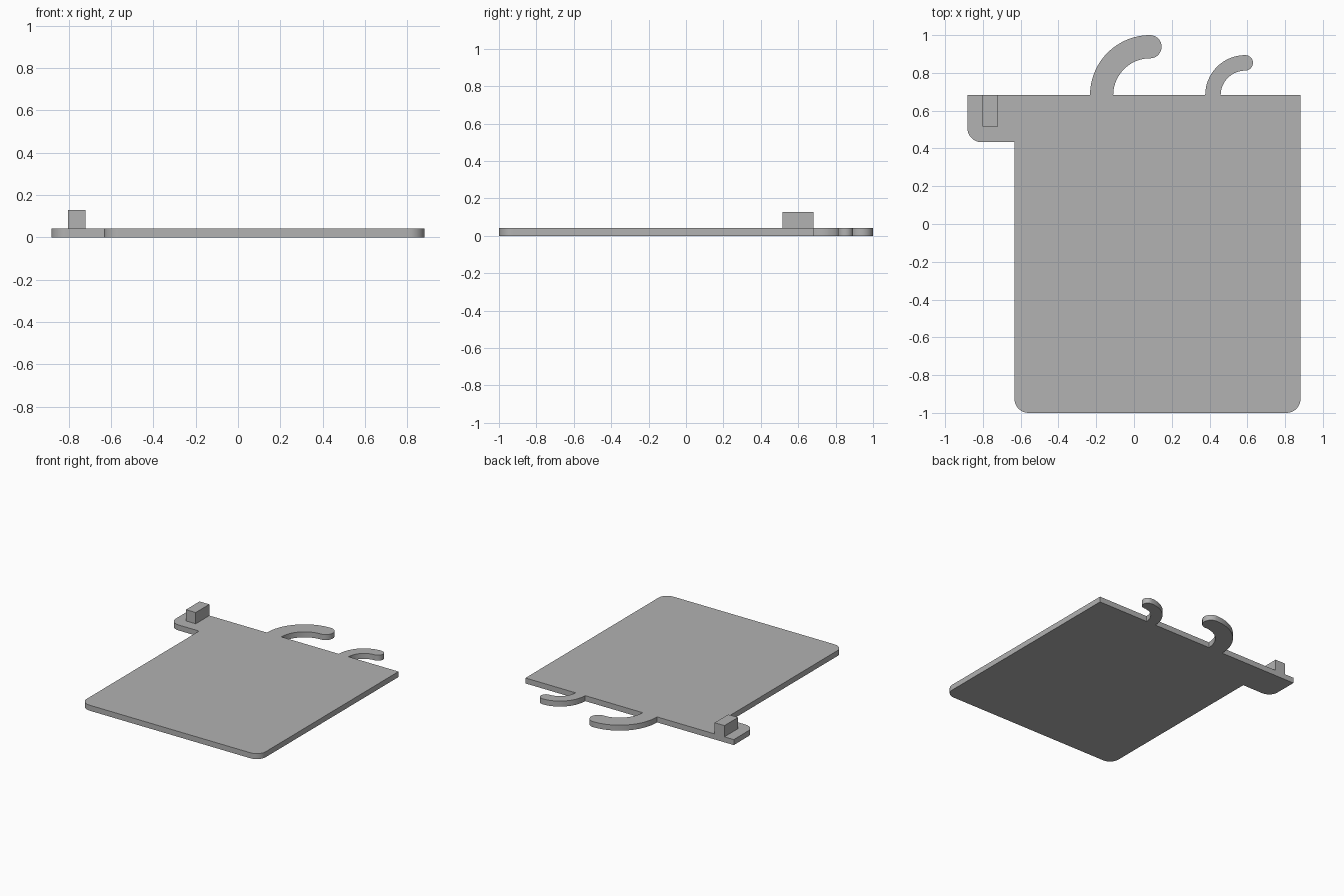
import bpy, bmesh
from math import sin, cos, radians

cube = bpy.data.objects.get("Cube")
if cube:
    bpy.data.objects.remove(cube, do_unlink=True)

LEFT, RIGHT, FRONT, BACK = -0.633, 0.882, -1.0, 0.682
TAB_LEFT, TAB_FRONT = -0.882, 0.433
THICK, TOP = 0.042, 0.128
CORNER = 0.075

grey = bpy.data.materials.new("plain grey")
grey.use_nodes = True
grey.diffuse_color = (0.445, 0.445, 0.445, 1)
grey.node_tree.nodes["Principled BSDF"].inputs["Base Color"].default_value = grey.diffuse_color


def arc(cx, cy, r, start, end, steps):
    """Points along an arc, angles in degrees."""
    angles = [radians(start + (end - start) * i / steps) for i in range(steps + 1)]
    return [(cx + r * cos(a), cy + r * sin(a)) for a in angles]


def hook(cx, outer, inner):
    """Quarter ring rising from the back edge, with a round tip."""
    mid, tip = (outer + inner) / 2, (outer - inner) / 2
    return (arc(cx, BACK, inner, 180, 90, 20)
            + arc(cx, BACK + mid, tip, -90, 90, 16)[1:-1]
            + arc(cx, BACK, outer, 90, 180, 24))


def prism(name, outline, z0, z1):
    """Extrude a flat outline into a solid."""
    bm = bmesh.new()
    face = bm.faces.new([bm.verts.new((x, y, z0)) for x, y in outline])
    new = bmesh.ops.extrude_face_region(bm, geom=[face], use_keep_orig=True)["geom"]
    moved = [v for v in new if isinstance(v, bmesh.types.BMVert)]
    bmesh.ops.translate(bm, verts=moved, vec=(0, 0, z1 - z0))
    bmesh.ops.recalc_face_normals(bm, faces=bm.faces)
    mesh = bpy.data.meshes.new(name)
    bm.to_mesh(mesh)
    bm.free()
    mesh.materials.append(grey)
    obj = bpy.data.objects.new(name, mesh)
    bpy.context.collection.objects.link(obj)
    bpy.ops.object.select_all(action="DESELECT")
    obj.select_set(True)
    bpy.context.view_layer.objects.active = obj
    bpy.ops.object.shade_smooth_by_angle(angle=radians(30))
    return obj


# Panel with side tab and two hooks, as one counter-clockwise outline
outline = arc(LEFT + CORNER, FRONT + CORNER, CORNER, 180, 270, 10)
outline += arc(RIGHT - CORNER, FRONT + CORNER, CORNER, 270, 360, 10)
outline += [(RIGHT, BACK)]
outline += hook(0.589, 0.212, 0.13)
outline += hook(0.085, 0.318, 0.195)
outline += [(TAB_LEFT, BACK)]
outline += arc(TAB_LEFT + CORNER, TAB_FRONT + CORNER, CORNER, 180, 270, 10)
outline += [(LEFT, TAB_FRONT)]
prism("panel_with_hooks", outline, 0, THICK)

# Raised block on the tab, flush with the back edge
prism("tab_block", [(-0.803, 0.517), (-0.72, 0.517), (-0.72, BACK), (-0.803, BACK)], THICK, TOP)
